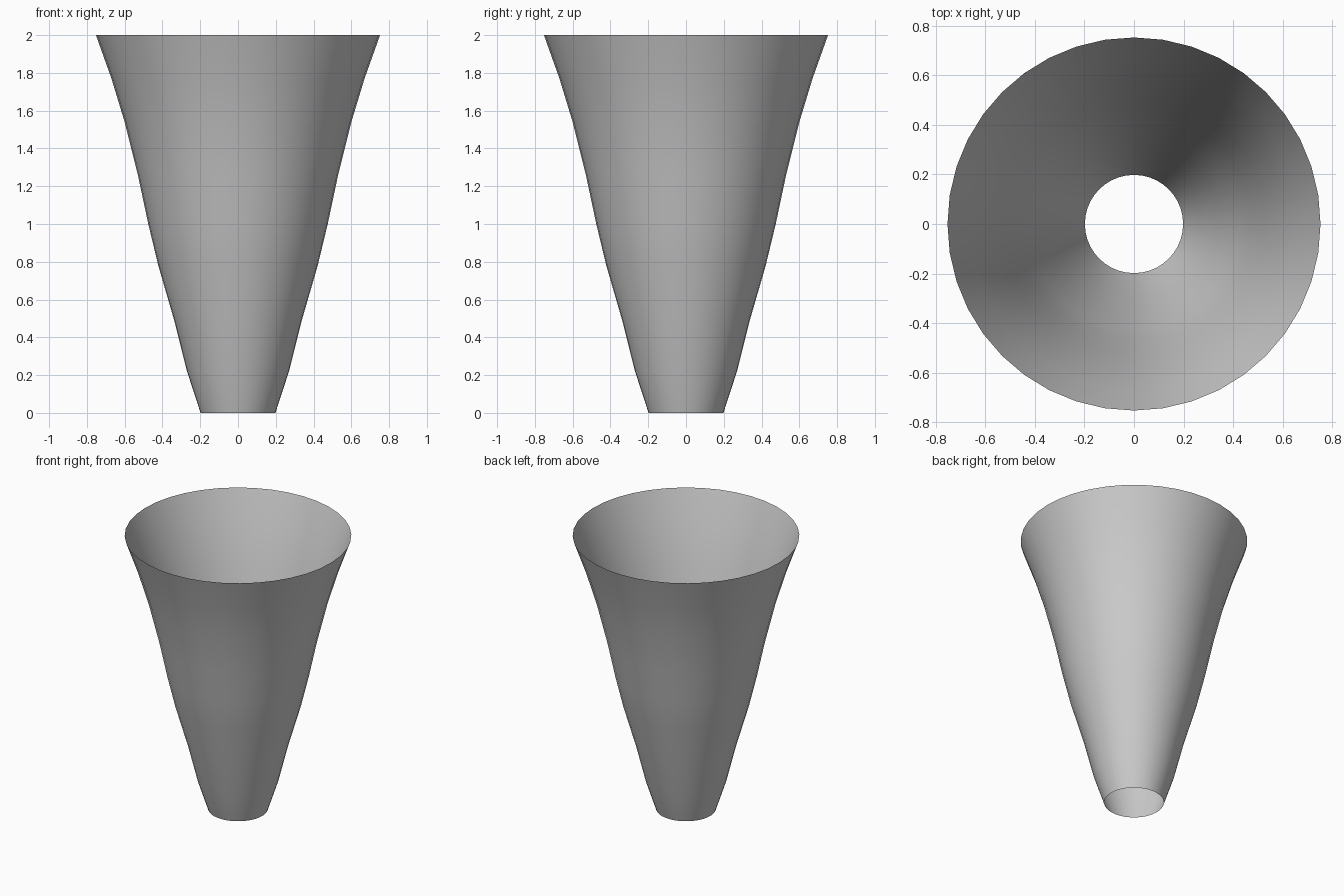
import bpy, bmesh
from math import cos, sin, tau

if "Cube" in bpy.data.objects:
    bpy.data.objects.remove(bpy.data.objects["Cube"])

SIDES = 40
# (radius, height) of the flared open wall
PROFILE = [(0.198, 0.0), (0.27, 0.22), (0.335, 0.48), (0.422, 0.78), (0.475, 1.0),
           (0.528, 1.25), (0.60, 1.54), (0.67, 1.77), (0.752, 2.0)]

# Thin open tube, revolved from the profile
bm = bmesh.new()
rings = [[bm.verts.new((r * cos(tau * i / SIDES), r * sin(tau * i / SIDES), z))
          for i in range(SIDES)] for r, z in PROFILE]
for low, high in zip(rings, rings[1:]):
    for i in range(SIDES):
        j = (i + 1) % SIDES
        bm.faces.new((low[i], low[j], high[j], high[i])).smooth = True

mesh = bpy.data.meshes.new("flared_funnel")
bm.to_mesh(mesh)
bm.free()
funnel = bpy.data.objects.new("flared_funnel", mesh)
bpy.context.collection.objects.link(funnel)
